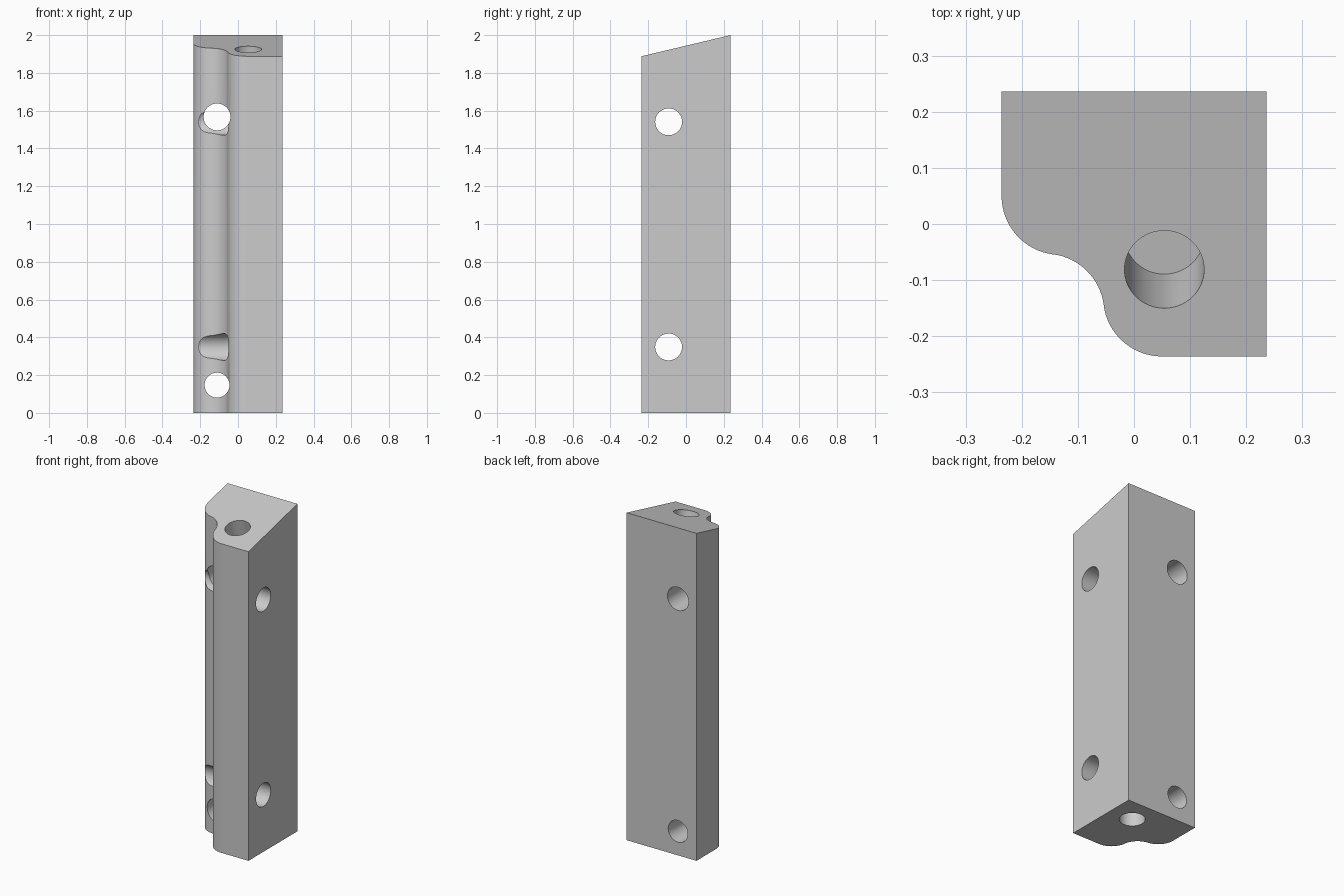
import bpy
import bmesh
from math import cos, sin, pi, atan2, radians
from mathutils import Vector

cube = bpy.data.objects.get("Cube")
if cube:
    bpy.data.objects.remove(cube, do_unlink=True)

HALF = 0.236       # half width of the post
ROUND = 0.105      # radius of the S-curve arcs
HOLE = 0.071       # radius of the bores
LOW, HIGH = 1.888, 2.0

grey = bpy.data.materials.new("plain grey")
grey.use_nodes = True
colour = (0.6, 0.6, 0.6, 1)
grey.diffuse_color = colour
grey.node_tree.nodes["Principled BSDF"].inputs["Base Color"].default_value = colour


def new_object(name, bm):
    mesh = bpy.data.meshes.new(name)
    bm.to_mesh(mesh)
    bm.free()
    obj = bpy.data.objects.new(name, mesh)
    bpy.context.collection.objects.link(obj)
    return obj


def arc(cx, cy, start, end, steps=16):
    angles = [start + (end - start) * i / steps for i in range(steps + 1)]
    return [(cx + ROUND * cos(a), cy + ROUND * sin(a)) for a in angles]


# Post cross-section: a square whose front corner is an S-curve,
# symmetric about the diagonal x = y
near, far, cove = ROUND - HALF, 0.05, -0.158
turn = atan2(cove - far, cove - near)       # from the side round towards the cove
side = arc(near, far, -pi, turn)
hollow = arc(cove, cove, turn + pi, -pi / 2 - turn)
front = [(y, x) for x, y in reversed(side)]
outline = side + hollow[1:] + front[1:]
outline += [(HALF, -HALF), (HALF, HALF), (-HALF, HALF)]

# Extrude the section upwards, then slope the top from back to front
bm = bmesh.new()
base = bm.faces.new([bm.verts.new((x, y, 0)) for x, y in outline])
top = bmesh.ops.extrude_face_region(bm, geom=[base])["geom"]
slope = (HIGH - LOW) / (2 * HALF)
for v in top:
    if isinstance(v, bmesh.types.BMVert):
        v.co.z = LOW + slope * (v.co.y + HALF)
bmesh.ops.recalc_face_normals(bm, faces=bm.faces)
post = new_object("mounting_post", bm)
post.data.materials.append(grey)


def bore(centre, direction, length, radius=HOLE):
    """Cut a round hole of the given total length about its centre."""
    bm = bmesh.new()
    bmesh.ops.create_cone(bm, cap_ends=True, segments=64, radius1=radius,
                          radius2=radius, depth=length)
    cutter = new_object("hole_cutter", bm)
    cutter.hide_render = True
    cutter.data.materials.append(grey)
    cutter.rotation_euler = Vector(direction).to_track_quat("Z", "Y").to_euler()
    cutter.location = centre
    cut = post.modifiers.new("bore", "BOOLEAN")
    cut.operation = "DIFFERENCE"
    cut.solver = "EXACT"
    cut.object = cutter
    bpy.context.view_layer.objects.active = post
    bpy.ops.object.modifier_apply(modifier=cut.name)
    bpy.data.objects.remove(cutter, do_unlink=True)


# Cross bores, front to back and side to side
bore((-0.111, 0, 1.567), (0, 1, 0), 1)
bore((-0.111, 0, 0.147), (0, 1, 0), 1, 0.066)
for z in (1.541, 0.349):
    bore((0, -0.092, z), (1, 0, 0), 1)

# Blind sockets in the ends, the upper one square to the sloping top
depth = 0.263
mouth = Vector((0.054, -0.081, LOW + slope * (HALF - 0.081)))
bore(mouth, (0, -slope, 1), 2 * depth)
bore((0.085, 0.086, 0), (0, 0, 1), 2 * depth)

# Smooth the curved walls and keep the edges crisp
bpy.ops.object.select_all(action="DESELECT")
post.select_set(True)
bpy.context.view_layer.objects.active = post
bpy.ops.object.shade_smooth_by_angle(angle=radians(30))
